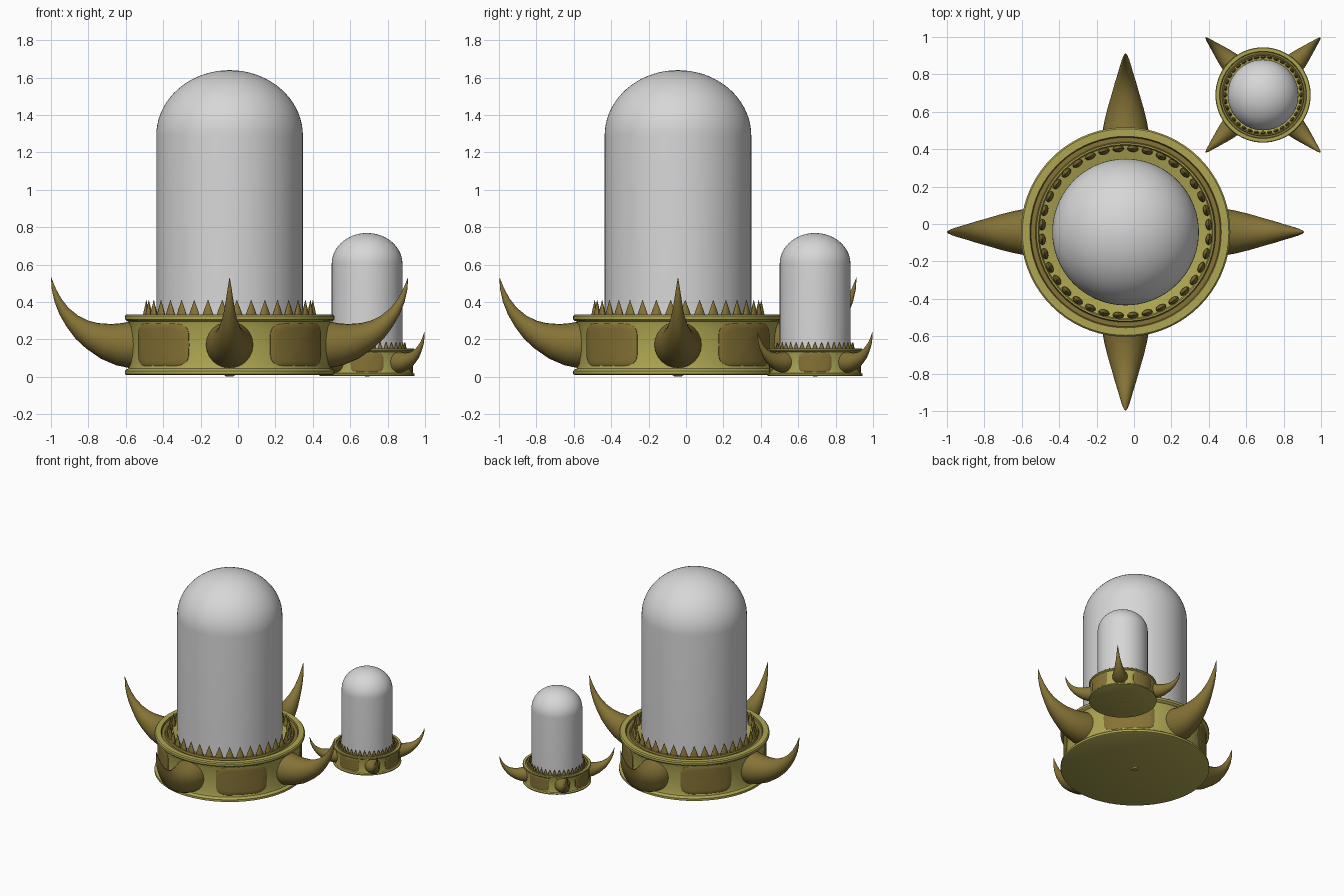
import bpy, bmesh, math
from mathutils import Vector, Matrix

if "Cube" in bpy.data.objects:
    bpy.data.objects.remove(bpy.data.objects["Cube"])


def material(name, rgb):
    m = bpy.data.materials.new(name)
    m.diffuse_color = (*rgb, 1)
    m.use_nodes = True
    m.node_tree.nodes["Principled BSDF"].inputs["Base Color"].default_value = m.diffuse_color
    return m


BRASS = material("olive_brass", (0.42, 0.38, 0.085))
BRONZE = material("dark_bronze", (0.235, 0.17, 0.037))
GLASS = material("pale_glass", (0.68, 0.68, 0.68))


def finish(bm, name, mats, place, angle=40):
    bmesh.ops.recalc_face_normals(bm, faces=bm.faces)
    me = bpy.data.meshes.new(name)
    bm.to_mesh(me)
    bm.free()
    for m in mats:
        me.materials.append(m)
    ob = bpy.data.objects.new(name, me)
    bpy.context.collection.objects.link(ob)
    ob.matrix_world = place
    bpy.ops.object.select_all(action='DESELECT')
    ob.select_set(True)
    bpy.context.view_layer.objects.active = ob
    bpy.ops.object.shade_smooth_by_angle(angle=math.radians(angle))
    return ob


def skin(bm, rings):
    """Join equal-length closed rings of points, capping both ends."""
    vs = [[bm.verts.new(p) for p in r] for r in rings]
    n = len(vs[0])
    for a, b in zip(vs, vs[1:]):
        for i in range(n):
            bm.faces.new((a[i], a[(i + 1) % n], b[(i + 1) % n], b[i]))
    bm.faces.new(vs[0])
    bm.faces.new(vs[-1])


def lathe(profile, n=72):
    bm = bmesh.new()
    skin(bm, [[(r * math.cos(2 * math.pi * i / n), r * math.sin(2 * math.pi * i / n), z)
               for i in range(n)] for r, z in profile])
    return bm


# radius, height, thickness along one horn
HORN = [(0.48, 0.172, 0.128), (0.53, 0.172, 0.125), (0.59, 0.175, 0.114), (0.66, 0.19, 0.097),
        (0.735, 0.22, 0.075), (0.79, 0.253, 0.059), (0.84, 0.297, 0.043), (0.885, 0.351, 0.03),
        (0.918, 0.41, 0.02), (0.94, 0.47, 0.011), (0.954, 0.53, 0.001)]
BASE = [(0.02, 0.003), (0.03, 0.01), (0.55, 0.01), (0.56, 0.015), (0.56, 0.032), (0.552, 0.04),
        (0.54, 0.045), (0.533, 0.07), (0.53, 0.17), (0.533, 0.27), (0.54, 0.295),
        (0.552, 0.3), (0.56, 0.308), (0.56, 0.325), (0.552, 0.333), (0.512, 0.333),
        (0.506, 0.318), (0.482, 0.318), (0.476, 0.333), (0.468, 0.333), (0.462, 0.318),
        (0.40, 0.305), (0.37, 0.295)]


def jar(prefix, x, y, s, turn, gr, gz):
    place = (Matrix.Translation((x, y, 0)) @ Matrix.Rotation(turn, 4, 'Z')
             @ Matrix.Scale(s, 4))

    # ring base with a dark groove in its top
    bm = lathe(BASE)
    for f in bm.faces:
        c = f.calc_center_median()
        r = math.hypot(c.x, c.y)
        if 0.476 < r < 0.511 and c.z > 0.3:
            f.material_index = 1
    finish(bm, prefix + "_base", [BRASS, BRONZE], place, 30)

    # glass dome
    prof = [(gr, 0.25 * gz), (gr, 1.29 * gz)]
    prof += [(gr * math.cos(t), (1.29 + 0.35 * math.sin(t)) * gz)
             for t in [math.radians(5 * k) for k in range(1, 18)] + [math.radians(89.5)]]
    finish(lathe(prof), prefix + "_glass_dome", [GLASS], Matrix.Translation((x, y, 0)))

    # four curved horns
    bm = bmesh.new()
    for k in range(4):
        rot = Matrix.Rotation(k * math.pi / 2, 3, 'Z')
        rings = []
        for i, (r, z, w) in enumerate(HORN):
            a, b = HORN[max(i - 1, 0)], HORN[min(i + 1, len(HORN) - 1)]
            t = Vector((b[0] - a[0], 0, b[1] - a[1])).normalized()
            up = Vector((-t.z, 0, t.x))
            rings.append([rot @ (Vector((r, 0, z)) + up * w * math.cos(q)
                                 + Vector((0, w * math.sin(q), 0)))
                          for q in [2 * math.pi * j / 24 for j in range(24)]])
        skin(bm, rings)
    finish(bm, prefix + "_horns", [BRONZE], place)

    # rounded square panels between the horns
    bm = bmesh.new()
    for k in range(4):
        mid = math.pi / 4 + k * math.pi / 2

        def ring(scale, r):
            pts = []
            for j in range(40):
                q = 2 * math.pi * j / 40
                c, d = math.cos(q), math.sin(q)
                u = math.copysign(abs(c) ** 0.4, c) * scale
                v = math.copysign(abs(d) ** 0.4, d) * scale
                a = mid + u * math.radians(21)
                pts.append((r * math.cos(a), r * math.sin(a), 0.172 + v * 0.115))
            return pts
        rings = [ring(1, 0.522), ring(1, 0.536), ring(0.96, 0.539)]
        rings += [ring(f, 0.539) for f in (0.75, 0.5, 0.25, 0.03)]
        vs = [[bm.verts.new(p) for p in r] for r in rings]
        for a, b in zip(vs, vs[1:]):
            for j in range(40):
                bm.faces.new((a[j], a[(j + 1) % 40], b[(j + 1) % 40], b[j]))
        bm.faces.new(vs[-1])
    finish(bm, prefix + "_panels", [BRONZE], place)

    # ring of small teeth around the glass
    bm = bmesh.new()
    for k in range(36):
        rot = Matrix.Rotation(2 * math.pi * (k + 0.5) / 36, 3, 'Z')
        rings = []
        for z, w in [(0.3, 1), (0.335, 0.95), (0.365, 0.6), (0.39, 0.28), (0.412, 0.03)]:
            rings.append([rot @ Vector((0.447 + 0.018 * w * math.cos(q),
                                        0.031 * w * math.sin(q), z))
                          for q in [2 * math.pi * j / 12 for j in range(12)]])
        skin(bm, rings)
    finish(bm, prefix + "_teeth", [BRONZE], place)


jar("large", -0.045, -0.043, 1.0, 0, 0.392, 1.0)
jar("small", 0.69, 0.69, 0.455, math.pi / 4, 0.189, 0.469)
